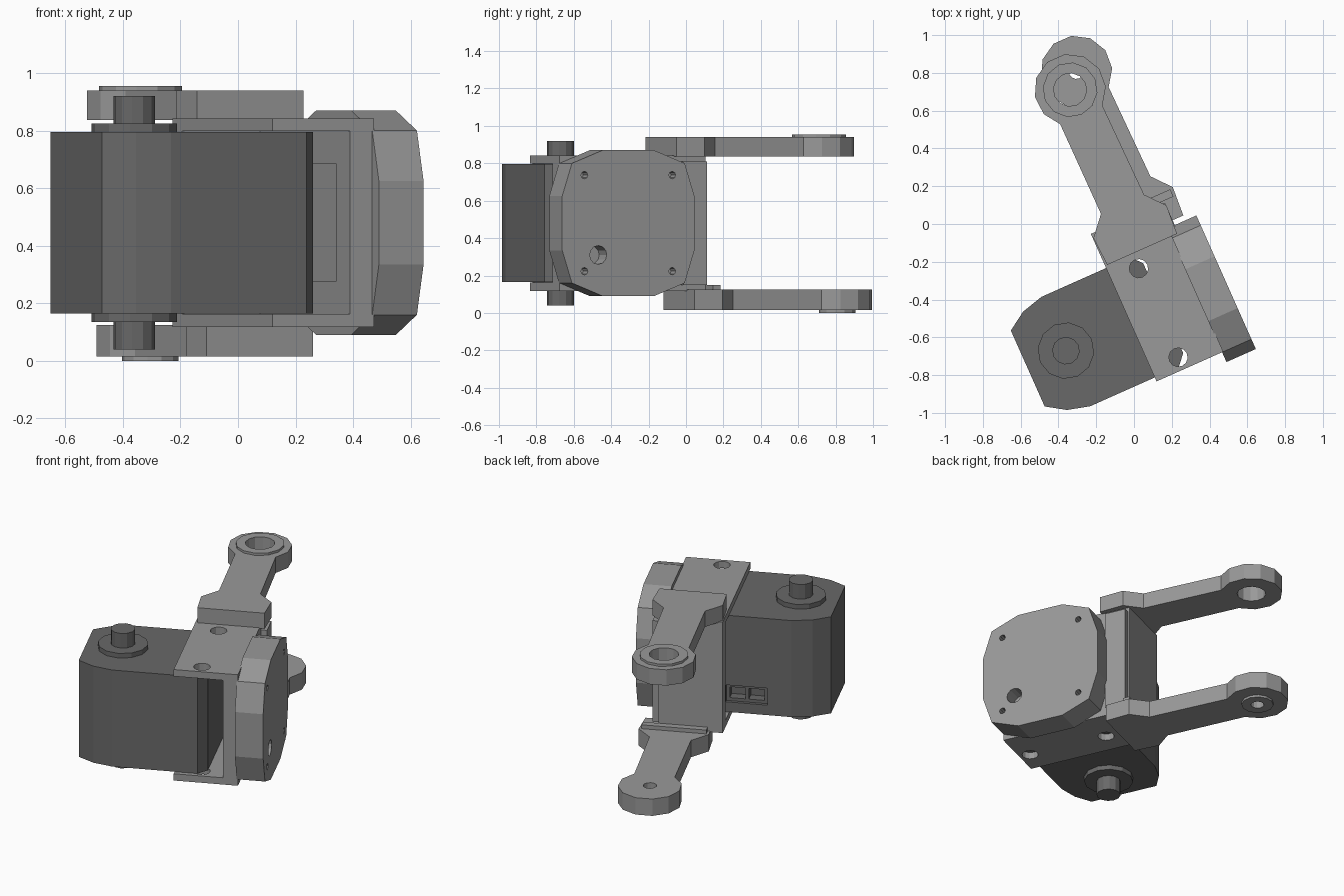
import bpy, bmesh, math
from mathutils import Matrix, Vector

cube = bpy.data.objects.get("Cube")
if cube:
    bpy.data.objects.remove(cube, do_unlink=True)

TURN = Matrix.Rotation(math.radians(24), 4, 'Z')
MID = 0.48       # height of the mechanism's centre plane
AXIS = -0.47     # local y of the motor's centre line


def material(name, value):
    m = bpy.data.materials.new(name)
    m.use_nodes = True
    m.diffuse_color = (value, value, value, 1)
    m.node_tree.nodes["Principled BSDF"].inputs["Base Color"].default_value = m.diffuse_color
    return m


GREY = material("light grey", 0.32)
DARK = material("dark grey", 0.14)


def prism(name, pts, lo, hi, mat=GREY, axis='Z'):
    """Extrude an outline along z, or along x with the outline given as (y, z)."""
    place = (lambda p, h: (p[0], p[1], h)) if axis == 'Z' else (lambda p, h: (h, p[0], p[1]))
    bm = bmesh.new()
    low = bm.faces.new([bm.verts.new(place(p, lo)) for p in pts])
    grown = bmesh.ops.extrude_face_region(bm, geom=[low])["geom"]
    shift = Vector(place((0, 0), hi - lo))
    bmesh.ops.translate(bm, vec=shift, verts=[g for g in grown if isinstance(g, bmesh.types.BMVert)])
    bmesh.ops.recalc_face_normals(bm, faces=bm.faces)
    bm.transform(TURN)
    me = bpy.data.meshes.new(name)
    bm.to_mesh(me)
    bm.free()
    me.materials.append(mat)
    ob = bpy.data.objects.new(name, me)
    bpy.context.collection.objects.link(ob)
    return ob


def circle(cx, cy, r, n=12):
    return [(cx + r * math.cos(2 * math.pi * i / n), cy + r * math.sin(2 * math.pi * i / n))
            for i in range(n)]


def rect(x0, x1, y0, y1):
    return [(x0, y0), (x1, y0), (x1, y1), (x0, y1)]


def cut(ob, *cutters):
    """Subtract the cutters, bake the result and discard them."""
    for c in cutters:
        c.hide_render = True
        mod = ob.modifiers.new("cut", 'BOOLEAN')
        mod.operation = 'DIFFERENCE'
        mod.solver = 'EXACT'
        mod.object = c
    dg = bpy.context.evaluated_depsgraph_get()
    baked = bpy.data.meshes.new_from_object(ob.evaluated_get(dg))
    ob.modifiers.clear()
    ob.data = baked
    for c in cutters:
        bpy.data.objects.remove(c, do_unlink=True)


# Motor housing with rounded rear and a two-pocket connector
half = [(-0.04, 0.26), (-0.09, 0.317), (-0.605, 0.317), (-0.725, 0.285), (-0.825, 0.22)]
outline = [(x, AXIS + y) for x, y in half] + [(x, AXIS - y) for x, y in reversed(half)]
motor = prism("motor_housing", outline, MID - 0.315, MID + 0.315, DARK)
back = AXIS + 0.317
cut(motor, prism("socket", rect(-0.46, -0.21, back - 0.02, back + 0.1), 0.23, 0.34, DARK))
cut(motor,
    prism("pocket_a", rect(-0.44, -0.345, back - 0.08, back + 0.1), 0.25, 0.32, DARK),
    prism("pocket_b", rect(-0.325, -0.23, back - 0.08, back + 0.1), 0.25, 0.32, DARK))

# Output shafts and flanges, mirrored above and below
for side, s in (("top", 1), ("bottom", -1)):
    for part, r, a, b in (("flange", 0.15, 0.31, 0.345), ("shaft", 0.073, 0.34, 0.44)):
        lo, hi = sorted((MID + s * a, MID + s * b))
        prism(side + "_" + part, circle(-0.602, -0.466, r), lo, hi, DARK)

# Bracket: plates above and below, a side wall and a rear wall
bracket = prism("bracket", rect(-0.23, 0.157, -0.81, 0.045), MID - 0.362, MID + 0.362)
cut(bracket, prism("hollow", rect(-0.4, 0.066, -1, -0.04), MID - 0.318, MID + 0.318))
cut(bracket,
    prism("hole_front", circle(-0.073, -0.74, 0.05), 0, 1),
    prism("hole_rear", circle(-0.073, -0.225, 0.05), 0, 1),
    prism("recess", rect(0.03, 0.1, -0.69, -0.12), MID - 0.205, MID + 0.205))
prism("side_tab", rect(0.15, 0.195, -0.1, 0.035), 0.15, 0.81)

# Many-sided side motor plate with screw holes
quarter = [(0.387, 0.145), (0.33, 0.32), (0.15, 0.39)]
ring = quarter + [(-y, z) for y, z in reversed(quarter)]
ring += [(-y, -z) for y, z in ring]
cy = -0.48
plate = prism("side_plate", [(cy + y, MID + z) for y, z in ring], 0.15, 0.32, axis='X')
drills = [prism("screw_hole", circle(cy + a * 0.257, MID + b * 0.257, 0.02, 8), 0.26, 0.4, axis='X')
          for a in (-1, 1) for b in (-1, 1)]
drills.append(prism("cable_hole", circle(cy - 0.176, MID - 0.17, 0.05), 0.22, 0.4, axis='X'))
cut(plate, *drills)


def arm(name, dx, dy, lo, hi, cap_lo, cap_hi, cap_r, hole_r):
    """Forked link: wide base, narrow neck, round eye with a raised collar."""
    cx, cv = -0.02 + dx, 0.787 + dy
    base = [(-0.12, 0.12), (-0.208, 0.02), (-0.2, -0.14), (0.19, -0.14), (0.2, 0.02), (0.115, 0.12)]
    pts = [(x - 0.015 * (x < 0) + dx - 0.003, y + dy) for x, y in base]
    for i in range(10):
        t = math.radians(-50 + 280 * i / 9)
        pts.append((cx + 0.19 * math.cos(t), cv + 0.19 * math.sin(t)))
    link = prism(name, pts, lo, hi)
    collar = prism(name + "_collar", circle(cx, cv, cap_r), cap_lo, cap_hi)
    for ob in (link, collar):
        cut(ob, prism("bore", circle(cx, cv, hole_r), -0.1, 1.1))


arm("upper_arm", 0, 0, 0.837, 0.94, 0.94, 0.955, 0.145, 0.088)
arm("lower_arm", 0.07, 0.075, 0.015, 0.125, 0, 0.015, 0.098, 0.04)
prism("lower_arm_ridge", rect(-0.14, 0.25, 0.048, 0.09), 0.12, 0.15)
